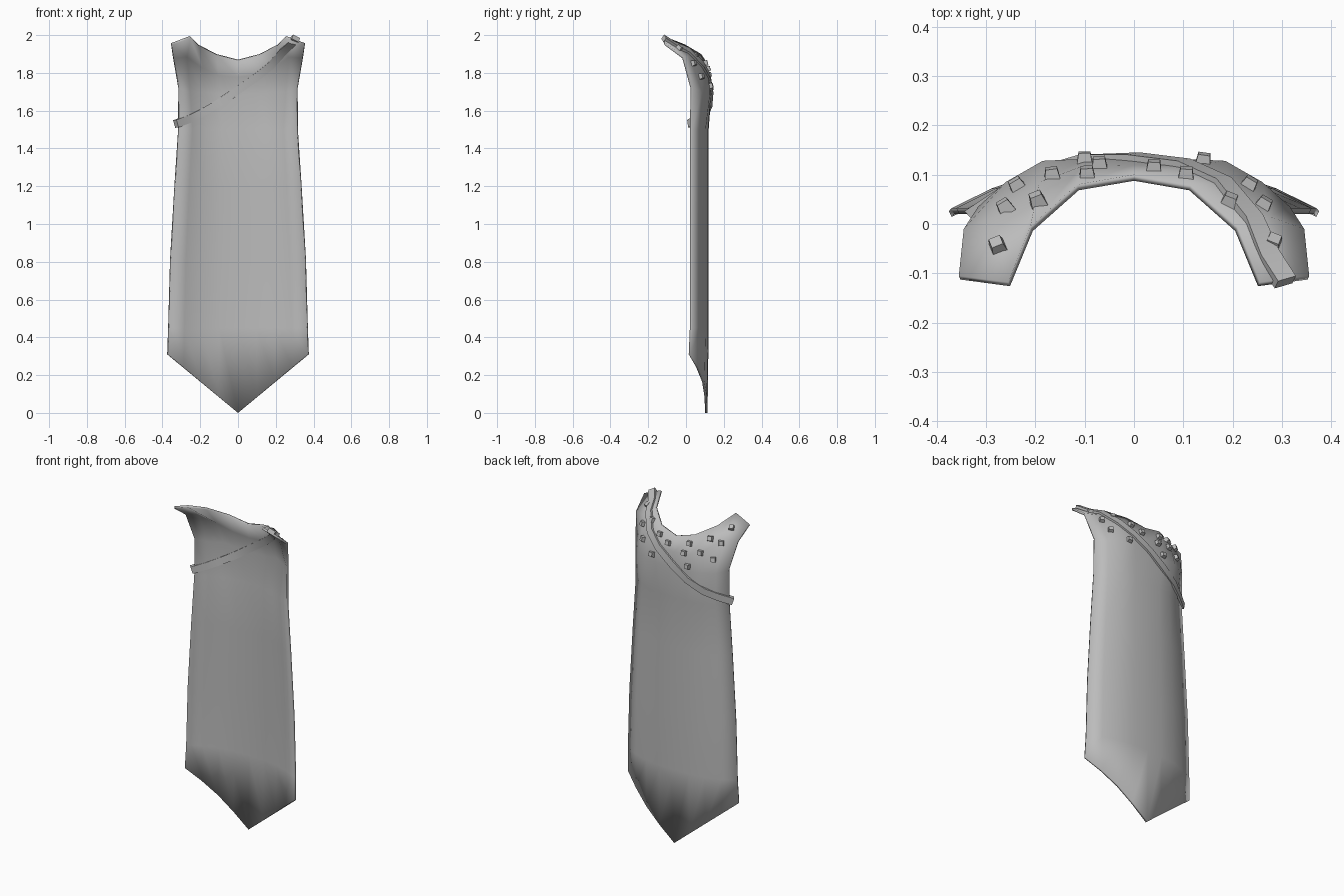
import bpy, bmesh
from mathutils import Vector, Matrix
from mathutils.bvhtree import BVHTree

if "Cube" in bpy.data.objects:
    bpy.data.objects.remove(bpy.data.objects["Cube"])

grey = bpy.data.materials.new("plain grey")
grey.diffuse_color = (0.5, 0.5, 0.5, 1)
grey.use_nodes = True
grey.node_tree.nodes["Principled BSDF"].inputs["Base Color"].default_value = grey.diffuse_color


def make_object(name, bm, angle=0.6):
    mesh = bpy.data.meshes.new(name)
    bm.to_mesh(mesh)
    obj = bpy.data.objects.new(name, mesh)
    bpy.context.collection.objects.link(obj)
    mesh.materials.append(grey)
    bpy.ops.object.select_all(action='DESELECT')
    obj.select_set(True)
    bpy.context.view_layer.objects.active = obj
    bpy.ops.object.shade_smooth_by_angle(angle=angle)
    return obj


# Cape half rows, centre to side edge: neckline, yoke and shoulder
rows = [
    [(0, .10, 1.87), (.115, .08, 1.90), (.21, -.005, 1.95), (.255, -.118, 1.995), (.355, -.105, 1.957)],
    [(0, .12, 1.78), (.105, .117, 1.79), (.192, .085, 1.83), (.275, .015, 1.89), (.345, -.01, 1.885)],
    [(0, .134, 1.69), (.1, .132, 1.69), (.185, .128, 1.70), (.26, .085, 1.70), (.316, .035, 1.72)],
]
# Long body rows share one cross-section, scaled by half-width
section = [(0, .12), (.27, .117), (.53, .104), (.78, .072), (1, .032)]
for z, w in [(1.5, .317), (1.2, .337), (.81, .36), (.45, .37)]:
    rows.append([(f * w, y, z) for f, y in section])
# Pointed hem
rows.append([(f * .375, y - .006, .31 * f) for f, y in section])

bm = bmesh.new()
grid = []
for row in rows:
    full = [(-x, y, z) for x, y, z in row[:0:-1]] + row
    grid.append([bm.verts.new(p) for p in full])
for a, b in zip(grid, grid[1:]):
    for i in range(len(a) - 1):
        bm.faces.new((a[i], a[i + 1], b[i + 1], b[i]))
bmesh.ops.recalc_face_normals(bm, faces=bm.faces)
if sum(f.normal.y for f in bm.faces) < 0:
    bmesh.ops.reverse_faces(bm, faces=bm.faces)
surface = BVHTree.FromBMesh(bm)
cape = make_object("cape", bm)
shell = cape.modifiers.new("thickness", 'SOLIDIFY')
shell.thickness = .013
shell.offset = -1

# Strap crossing the back from left hip side to right shoulder
path = [(-.33, .02, 1.53), (-.27, .075, 1.555), (-.2, .11, 1.585), (-.1, .12, 1.64), (0, .13, 1.71),
        (.1, .117, 1.78), (.18, .085, 1.845), (.24, .01, 1.915), (.275, -.06, 1.955), (.307, -.117, 1.984)]
bm = bmesh.new()
rings = []
pts = [Vector(p) for p in path]
for i, p in enumerate(pts):
    hit, normal, _, _ = surface.find_nearest(p)
    if 0 < i < len(pts) - 1:
        p = hit
    t = (pts[min(i + 1, len(pts) - 1)] - pts[max(i - 1, 0)]).normalized()
    side = t.cross(normal).normalized()
    out = side.cross(t).normalized()
    rings.append([bm.verts.new(p + side * s * .021 + out * o)
                  for s, o in [(-1, -.015), (1, -.015), (1, .012), (-1, .012)]])
for a, b in zip(rings, rings[1:]):
    for k in range(4):
        bm.faces.new((a[k], a[(k + 1) % 4], b[(k + 1) % 4], b[k]))
bm.faces.new(rings[0])
bm.faces.new(rings[-1])
bmesh.ops.recalc_face_normals(bm, faces=bm.faces)
make_object("strap", bm)

# Small tapered studs scattered over the yoke
spots = [(-.28, -.035, 1.95), (-.265, .04, 1.87), (-.195, .055, 1.89), (-.24, .083, 1.78),
         (-.17, .11, 1.81), (-.095, .107, 1.85), (.04, .11, 1.82), (.105, .093, 1.85),
         (.19, .04, 1.89), (.23, .075, 1.78), (.26, .035, 1.85), (.285, -.03, 1.94),
         (-.10, .125, 1.72), (.14, .125, 1.73), (-.07, .12, 1.79)]
bm = bmesh.new()
for s in spots:
    hit, normal, _, _ = surface.find_nearest(Vector(s))
    turn = normal.to_track_quat('Z', 'Y').to_matrix().to_4x4()
    place = Matrix.Translation(hit + normal * .005) @ turn @ Matrix.Rotation(.785, 4, 'Z')
    bmesh.ops.create_cone(bm, cap_ends=True, segments=4, radius1=.023, radius2=.017,
                          depth=.026, matrix=place)
make_object("studs", bm, .3)
